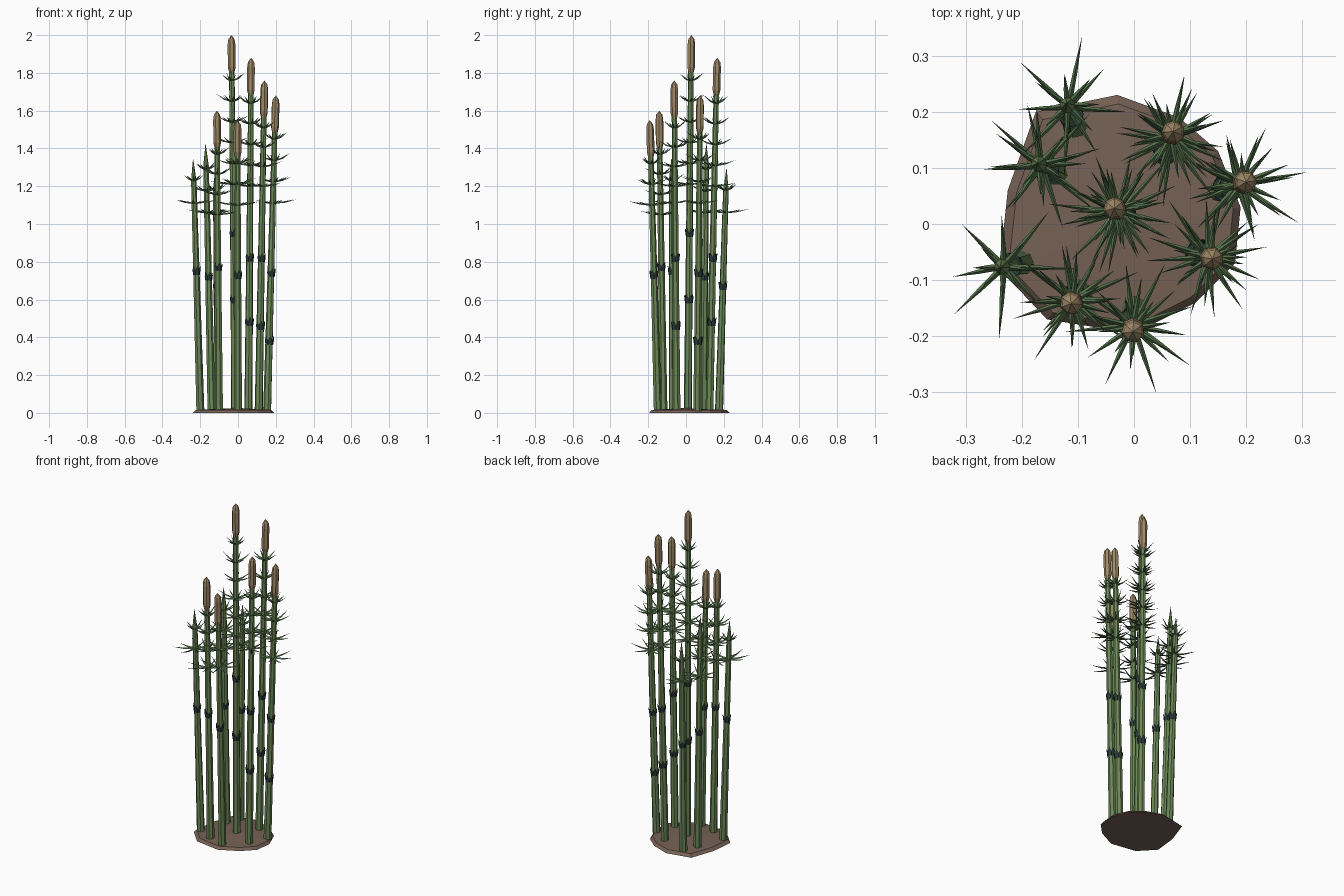
import bpy, bmesh, math, random
from mathutils import Vector

random.seed(4)
if "Cube" in bpy.data.objects:
    bpy.data.objects.remove(bpy.data.objects["Cube"], do_unlink=True)


def material(name, rgb):
    m = bpy.data.materials.new(name)
    m.use_nodes = True
    m.diffuse_color = (*rgb, 1)
    m.node_tree.nodes["Principled BSDF"].inputs["Base Color"].default_value = (*rgb, 1)
    return m


STEM = material("stem green", (0.15, 0.25, 0.095))
LEAF = material("branch green", (0.1, 0.19, 0.08))
SHEATH = material("dark sheath", (0.022, 0.042, 0.038))
CONE = material("cone tan", (0.35, 0.25, 0.135))
SOIL = material("soil brown", (0.18, 0.12, 0.09))


def finish(bm, name, mat):
    bmesh.ops.recalc_face_normals(bm, faces=bm.faces)
    mesh = bpy.data.meshes.new(name)
    bm.to_mesh(mesh)
    bm.free()
    mesh.materials.append(mat)
    bpy.context.collection.objects.link(bpy.data.objects.new(name, mesh))


def lathe(bm, rings, sides, turn=0.0):
    """Skin rings of (centre, radius); a zero radius closes to a point."""
    loops = []
    for c, r in rings:
        n = sides if r else 1
        angles = [turn + math.tau * i / sides for i in range(n)]
        loops.append([bm.verts.new(c + Vector((math.cos(a), math.sin(a), 0)) * r) for a in angles])
    for low, high in zip(loops, loops[1:]):
        for i in range(sides):
            j = (i + 1) % sides
            if len(high) == 1:
                bm.faces.new((low[i], low[j], high[0]))
            else:
                bm.faces.new((low[i], low[j], high[j], high[i]))
    bm.faces.new(loops[0][::-1])
    if len(loops[-1]) > 1:
        bm.faces.new(loops[-1])


def spike(bm, root, mid, tip, r):
    """Thin three-sided branch bent at its middle."""
    out = (tip - root).normalized()
    side = out.cross(Vector((0, 0, 1))).normalized()
    up = side.cross(out)
    rings = []
    for p, s in ((root, r), (mid, r * 0.75)):
        rings.append([bm.verts.new(p + (side * math.cos(a) + up * math.sin(a)) * s)
                      for a in (math.pi / 2, math.pi * 7 / 6, math.pi * 11 / 6)])
    end = bm.verts.new(tip)
    for i in range(3):
        j = (i + 1) % 3
        bm.faces.new((rings[0][i], rings[0][j], rings[1][j], rings[1][i]))
        bm.faces.new((rings[1][i], rings[1][j], end))
    bm.faces.new(rings[0])


def sheath(bm, at, r, sides=7):
    """Toothed collar around a stem joint."""
    lathe(bm, [(at + Vector((0, 0, -0.02)), r * 1.05), (at + Vector((0, 0, 0.005)), r * 1.25)], sides)
    for i in range(sides):
        a, b = (math.tau * k / sides for k in (i, i + 1))
        pts = [at + Vector((math.cos(t) * r * s, math.sin(t) * r * s, z))
               for t, s, z in ((a, 1.25, 0.005), (b, 1.25, 0.005), ((a + b) / 2, 1.35, 0.028))]
        bm.faces.new([bm.verts.new(p) for p in pts])


# Soil mound: irregular outline rising slightly to its middle
outline = [(-.03, .23), (.08, .19), (.15, .13), (.19, .03), (.18, -.07), (.11, -.14),
           (0, -.195), (-.155, -.17), (-.24, -.08), (-.225, .06), (-.175, .2)]
bm = bmesh.new()
base = [bm.verts.new((x, y, 0)) for x, y in outline]
rim = [bm.verts.new((x * .93, y * .93, 0.016)) for x, y in outline]
peak = bm.verts.new((0, 0, 0.026))
for i in range(len(base)):
    j = (i + 1) % len(base)
    bm.faces.new((base[i], base[j], rim[j], rim[i]))
    bm.faces.new((rim[i], rim[j], peak))
bm.faces.new(base[::-1])
finish(bm, "soil_mound", SOIL)

# Stems: base xy, top xy, height, has cone, joints, first whorl, last whorl, whorl count
stems = [
    ((-.015, .01), (-.035, .028), 2.00, True, (.6, .95), 1.21, 1.76, 6),
    ((.055, .125), (.07, .165), 1.88, True, (.48, .82), 1.20, 1.64, 5),
    ((.11, -.05), (.14, -.062), 1.76, True, (.46, .82), 1.20, 1.51, 4),
    ((.155, .06), (.2, .075), 1.68, True, (.38, .74), 1.11, 1.45, 4),
    ((-.1, -.12), (-.112, -.142), 1.60, True, (.77,), 1.05, 1.37, 4),
    ((0, -.15), (-.002, -.192), 1.55, True, (.73,), 1.10, 1.32, 3),
    ((-.14, .09), (-.172, .108), 1.43, False, (.72,), 1.06, 1.29, 3),
    ((-.2, -.07), (-.238, -.077), 1.35, False, (.75,), 1.11, 1.23, 2),
    ((-.105, .175), (-.12, .215), 1.30, False, (.67,), 1.06, 1.18, 2),
]
for n, (foot, top, height, fertile, joints, first, last, count) in enumerate(stems, 1):
    a, b = Vector((*foot, 0.01)), Vector((*top, height))

    def at(z):
        return a.lerp(b, (z - a.z) / (b.z - a.z))

    def radius(z):
        return 0.022 - 0.008 * z / height

    # Stem, with a pointed tip when it bears no cone
    shoulder = height - (0.18 if fertile else 0.12)
    rings = [(at(0.01), radius(0)), (at(shoulder), radius(shoulder))]
    if not fertile:
        rings.append((b, 0))
    bm = bmesh.new()
    lathe(bm, rings, 7, n)
    finish(bm, f"stem_{n}", STEM)

    # Dark collars at the joints
    bm = bmesh.new()
    for z in joints:
        sheath(bm, at(z), radius(z))
    finish(bm, f"sheaths_{n}", SHEATH)

    # Whorls of branches, shorter and steeper towards the top
    bm = bmesh.new()
    for w in range(count):
        t = w / max(count - 1, 1)
        root = at(first + (last - first) * t)
        turn = random.random() * math.tau
        for k in range(8):
            ang = turn + math.tau * k / 8 + random.uniform(-.15, .15)
            out = Vector((math.cos(ang), math.sin(ang), 0))
            length = (0.115 - 0.05 * t) * random.uniform(.75, 1.15)
            rise = Vector((0, 0, length * (0.15 + 0.4 * t)))
            spike(bm, root + out * 0.01, root + out * length * .5 + rise * .25,
                  root + out * length + rise, 0.006)
    finish(bm, f"branches_{n}", LEAF)

    # Cone at the tip
    if fertile:
        bm = bmesh.new()
        profile = ((-.2, .014), (-.17, .021), (-.05, .021), (-.022, .017), (0, 0))
        lathe(bm, [(at(height + dz), r) for dz, r in profile], 7, n * .7)
        finish(bm, f"cone_{n}", CONE)
